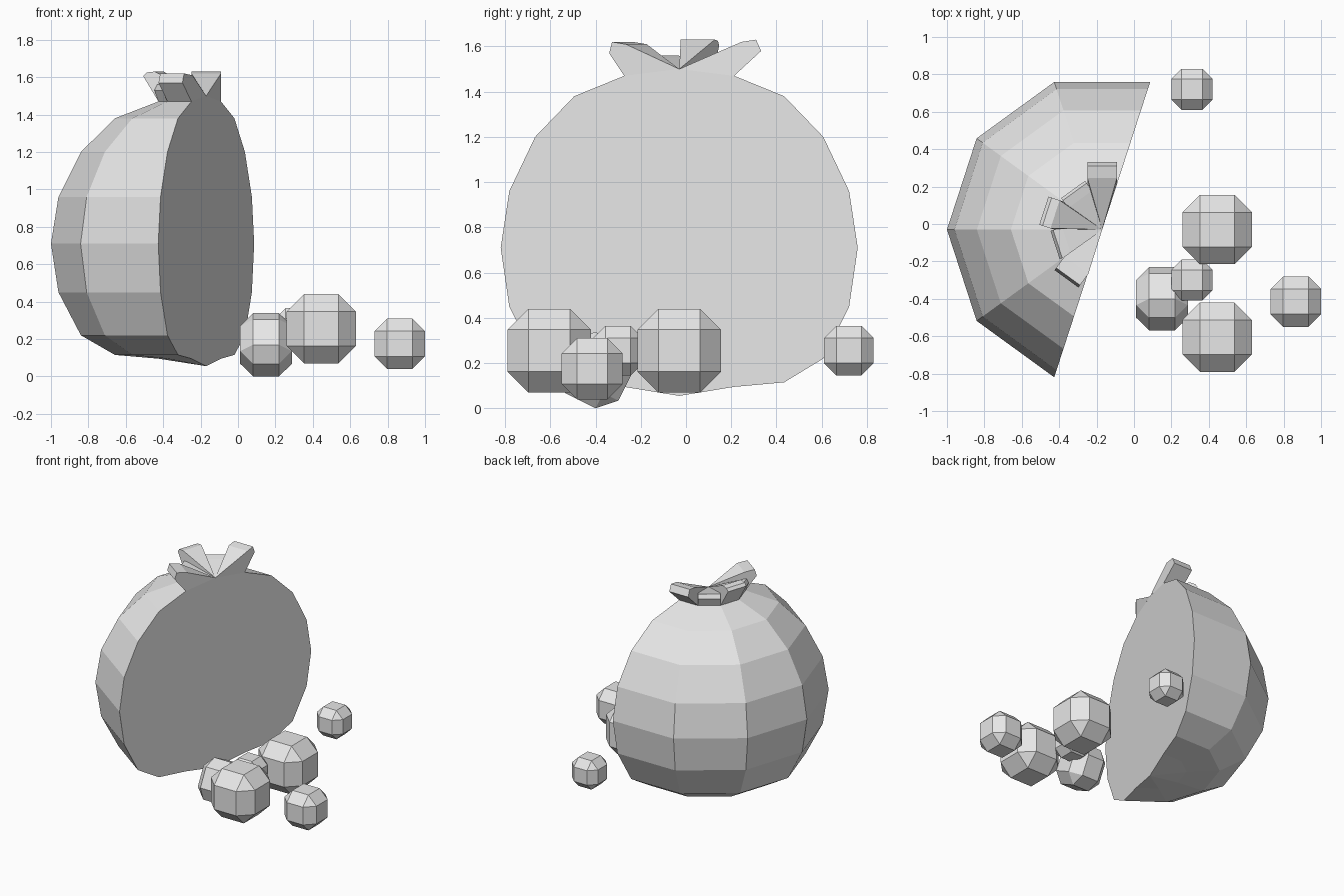
import bpy
import bmesh
from math import sin, cos, radians
from mathutils import Matrix, Vector

cube = bpy.data.objects.get("Cube")
if cube:
    bpy.data.objects.remove(cube, do_unlink=True)

grey = bpy.data.materials.new("plain grey")
grey.use_nodes = True
grey.diffuse_color = (0.8, 0.8, 0.8, 1)
grey.node_tree.nodes["Principled BSDF"].inputs["Base Color"].default_value = (0.8, 0.8, 0.8, 1)

AXIS = Vector((-0.17, -0.03, 0))   # centre line of the fruit
STEP = 36                          # ten-sided


def finish(name, bm, location):
    bmesh.ops.recalc_face_normals(bm, faces=bm.faces)
    mesh = bpy.data.meshes.new(name)
    bm.to_mesh(mesh)
    bm.free()
    mesh.materials.append(grey)
    obj = bpy.data.objects.new(name, mesh)
    obj.location = location
    bpy.context.collection.objects.link(obj)
    return obj


# Halved fruit: half a lathe, closed by one flat cut face
def fruit_half():
    profile = [(0.256, 0.095), (0.488, 0.115), (0.67, 0.22), (0.79, 0.45), (0.83, 0.71),
               (0.79, 0.96), (0.67, 1.2), (0.488, 1.38), (0.256, 1.47)]
    bm = bmesh.new()
    bottom = bm.verts.new((0, 0, 0.055))
    top = bm.verts.new((0, 0, 1.5))
    columns = []
    for i in range(6):
        a = radians(72 + i * STEP)
        columns.append([bm.verts.new((r * cos(a), r * sin(a), z)) for r, z in profile])
    for left, right in zip(columns, columns[1:]):
        bm.faces.new((bottom, left[0], right[0]))
        bm.faces.new((top, left[-1], right[-1]))
        for j in range(len(profile) - 1):
            bm.faces.new((left[j], right[j], right[j + 1], left[j + 1]))
    bm.faces.new([bottom] + columns[0] + [top] + columns[-1][::-1])
    finish("halved_fruit", bm, AXIS)


# Crown lobe: wedge fanning out from the tip, outline given as (radius, height)
def crown_lobe(name, angle, outline):
    bm = bmesh.new()
    tip = bm.verts.new((0, 0, 1.5))
    sides = [[bm.verts.new((r, s * 0.079, z)) for r, z in outline] for s in (-1, 1)]
    a, b = sides
    bm.faces.new([tip] + a)
    bm.faces.new([tip] + b)
    bm.faces.new((tip, a[0], b[0]))
    bm.faces.new((tip, a[-1], b[-1]))
    for j in range(len(outline) - 1):
        bm.faces.new((a[j], b[j], b[j + 1], a[j + 1]))
    obj = finish(name, bm, AXIS)
    obj.rotation_euler.z = radians(angle)


# Seed: cube with chamfered edges and corners
def seed(name, location, size, tilt=0):
    bm = bmesh.new()
    signs = (-1, 1)
    for x in signs:
        for y in signs:
            for z in signs:
                for k in range(3):
                    p = Vector((x, y, z)) * 0.5
                    p[k] *= 2
                    bm.verts.new([c * s for c, s in zip(p, size)])
    bmesh.ops.convex_hull(bm, input=bm.verts)
    bmesh.ops.dissolve_limit(bm, angle_limit=0.02, verts=bm.verts, edges=bm.edges)
    bmesh.ops.rotate(bm, verts=bm.verts, matrix=Matrix.Rotation(radians(tilt), 3, "X"))
    finish(name, bm, location)


fruit_half()

tall = [(0.275, 1.62), (0.34, 1.63), (0.362, 1.58), (0.243, 1.47)]
middle = [(0.265, 1.63), (0.31, 1.625), (0.328, 1.605), (0.243, 1.47)]
front = [(0.235, 1.61), (0.31, 1.62), (0.325, 1.57), (0.243, 1.47)]
short = [(0.2, 1.55), (0.25, 1.56), (0.265, 1.53), (0.243, 1.47)]
lobes = [("back", tall), ("back_small", short), ("middle", middle),
         ("front_small", short), ("front", front)]
for i, (label, outline) in enumerate(lobes):
    crown_lobe("crown_lobe_" + label, 90 + i * STEP, outline)

seed("seed_large_back", (0.445, -0.03, 0.255), [0.185] * 3)
seed("seed_large_front", (0.445, -0.605, 0.255), [0.185] * 3)
seed("seed_outer", (0.865, -0.415, 0.175), [0.135] * 3)
seed("seed_small_back", (0.31, 0.72, 0.255), [0.11] * 3)
seed("seed_small_front", (0.31, -0.3, 0.255), [0.11] * 3)
seed("seed_tilted", (0.15, -0.4, 0.169), (0.138, 0.151, 0.151), -26.6)
